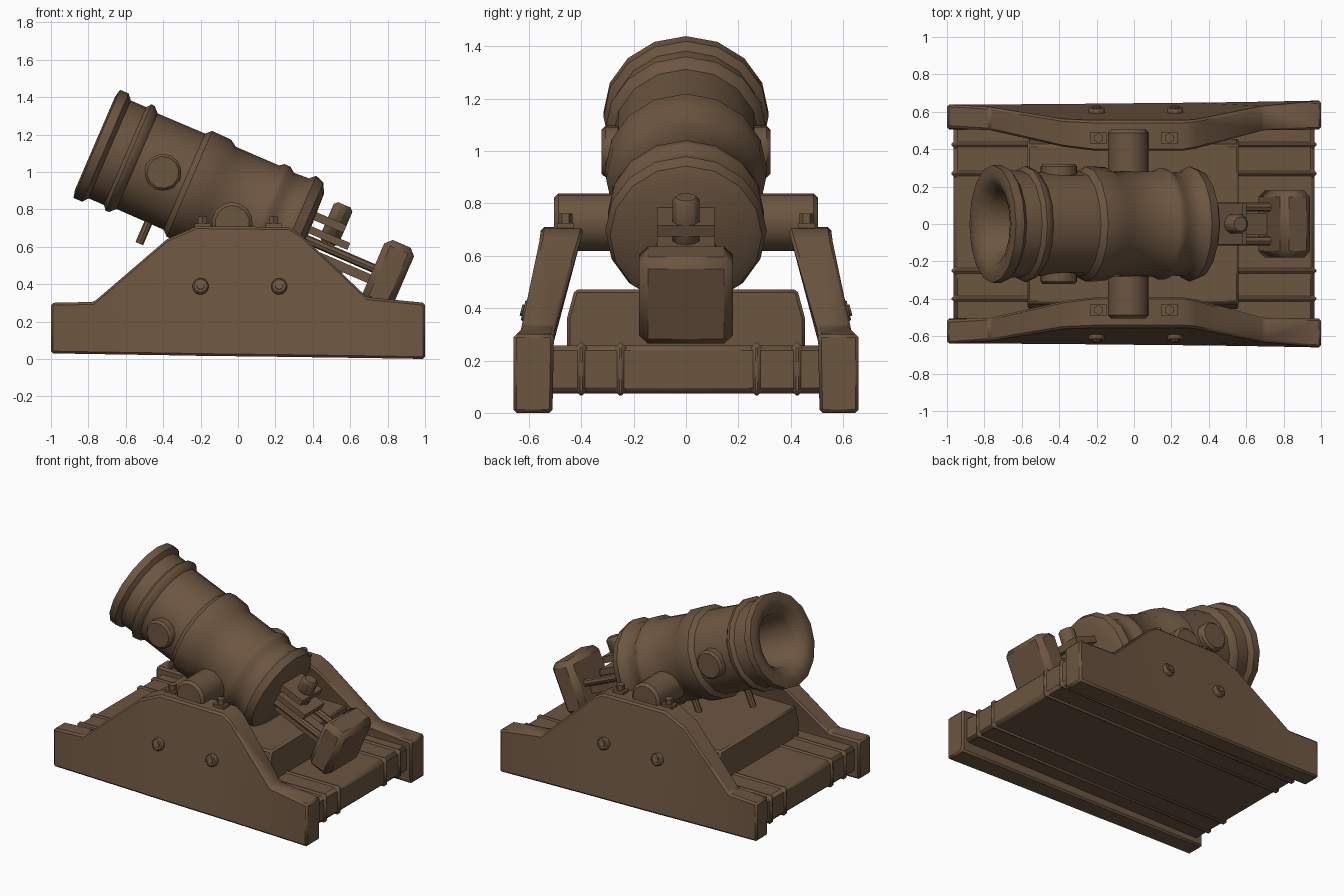
import bpy, bmesh, math
from mathutils import Matrix, Vector

if "Cube" in bpy.data.objects:
    bpy.data.objects.remove(bpy.data.objects["Cube"])

brown = bpy.data.materials.new("dark_bronze_brown")
brown.diffuse_color = (0.15, 0.092, 0.052, 1)
brown.use_nodes = True
brown.node_tree.nodes["Principled BSDF"].inputs["Base Color"].default_value = brown.diffuse_color

# Barrel frame: local x runs from muzzle to breech, local z is "up" across the barrel
BARREL = Matrix(((0.918, 0, 0.396, -0.755), (0, 1, 0, 0),
                 (-0.396, 0, 0.918, 1.15), (0, 0, 0, 1)))
WORLD = Matrix.Identity(4)


def finish(name, bm, frame=WORLD, bevel=0, angle=38):
    bmesh.ops.recalc_face_normals(bm, faces=bm.faces)
    me = bpy.data.meshes.new(name)
    bm.to_mesh(me)
    bm.free()
    me.transform(frame)
    me.materials.append(brown)
    ob = bpy.data.objects.new(name, me)
    bpy.context.collection.objects.link(ob)
    if bevel:
        mod = ob.modifiers.new("bevel", 'BEVEL')
        mod.width, mod.segments = bevel, 1
    bpy.context.view_layer.objects.active = ob
    ob.select_set(True)
    bpy.ops.object.shade_smooth_by_angle(angle=math.radians(angle))
    ob.select_set(False)
    return ob


def box(name, lo, hi, frame=WORLD, bevel=0):
    bm = bmesh.new()
    lo, hi = Vector(lo), Vector(hi)
    bmesh.ops.create_cube(bm, size=1)
    for v in bm.verts:
        v.co = Vector((v.co[i] * (hi[i] - lo[i]) + (lo[i] + hi[i]) / 2 for i in range(3)))
    return finish(name, bm, frame, bevel)


def rod(name, a, b, r, sides=8, frame=WORLD, bevel=0, r2=None):
    a, b = Vector(a), Vector(b)
    bm = bmesh.new()
    bmesh.ops.create_cone(bm, cap_ends=True, segments=sides, radius1=r,
                          radius2=r if r2 is None else r2, depth=(b - a).length)
    m = Matrix.Translation((a + b) / 2) @ (b - a).to_track_quat('Z', 'Y').to_matrix().to_4x4()
    bm.transform(m)
    return finish(name, bm, frame, bevel)


def loft(name, rings, closed_caps=True):
    bm = bmesh.new()
    vs = [[bm.verts.new(p) for p in ring] for ring in rings]
    n = len(rings[0])
    for a, b in zip(vs, vs[1:]):
        for i in range(n):
            bm.faces.new((a[i], a[(i + 1) % n], b[(i + 1) % n], b[i]))
    bm.faces.new(vs[0])
    bm.faces.new(vs[-1])
    return finish(name, bm, bevel=0.012)


# Barrel: lathe profile (distance from muzzle, radius), bore first
profile = [(0.38, 0), (0.36, 0.13), (0.06, 0.175), (0.005, 0.22), (-0.01, 0.27),
           (0.0, 0.315), (0.05, 0.315), (0.075, 0.285), (0.165, 0.285), (0.185, 0.31),
           (0.205, 0.308), (0.235, 0.278), (0.51, 0.28), (0.54, 0.308), (0.65, 0.305),
           (0.69, 0.28), (0.94, 0.28), (0.965, 0.298), (1.0, 0.298), (1.03, 0.275),
           (1.115, 0.28), (1.145, 0.308), (1.195, 0.29), (1.222, 0.235), (1.23, 0)]
bm = bmesh.new()
SIDES = 16
rings = []
for s, r in profile:
    if r == 0:
        rings.append([bm.verts.new((s, 0, 0))] * SIDES)
    else:
        rings.append([bm.verts.new((s, r * math.sin(2 * math.pi * i / SIDES),
                                    r * math.cos(2 * math.pi * i / SIDES))) for i in range(SIDES)])
for a, b in zip(rings, rings[1:]):
    for i in range(SIDES):
        j = (i + 1) % SIDES
        bm.faces.new(list(dict.fromkeys((a[i], a[j], b[j], b[i]))))
finish("barrel", bm, BARREL, angle=42)

# Parts fixed to the barrel
for side, tag in ((-1, "front"), (1, "back")):
    rod("trunnion_" + tag, (0.832, side * 0.15, -0.1), (0.832, side * 0.505, -0.1),
        0.11, 14, BARREL, bevel=0.018)
    rod("barrel_boss_" + tag, (0.385, side * 0.2, 0), (0.385, side * 0.322, 0),
        0.1, 12, BARREL, bevel=0.014)
    rod("elevating_rod_" + tag, (1.15, side * 0.09, -0.025), (1.65, side * 0.09, -0.025),
        0.024, 8, BARREL)
for i, s in enumerate((0.42, 0.87)):
    rod("under_peg_%d" % (i + 1), (s, 0, -0.22), (s, 0, -0.4), 0.022, 8, BARREL)
rod("breech_knob", (1.345, 0, 0), (1.345, 0, 0.225), 0.057, 10, BARREL, bevel=0.022)
box("breech_plate_upper", (1.18, -0.11, 0.085), (1.40, 0.11, 0.13), BARREL)
box("breech_plate_lower", (1.2, -0.11, 0.01), (1.455, 0.11, 0.05), BARREL)
box("elevating_bar", (1.15, -0.06, -0.11), (1.65, 0.06, -0.06), BARREL)
box("counterweight", (1.622, -0.18, -0.205), (1.796, 0.18, 0.155), BARREL, bevel=0.035)

# Side cheeks: stations of x, bottom z, top z, outer bottom y, outer top y, inner top y
stations = [(-1, 0.03, 0.30, 0.64, 0.64, 0.515), (-0.77, 0.026, 0.305, 0.64, 0.625, 0.5),
            (-0.38, 0.02, 0.64, 0.643, 0.56, 0.41), (-0.22, 0.017, 0.71, 0.645, 0.553, 0.39),
            (0.27, 0.011, 0.705, 0.65, 0.553, 0.39), (0.33, 0.01, 0.67, 0.65, 0.558, 0.4),
            (0.69, 0.005, 0.33, 0.655, 0.63, 0.5), (1, 0.0, 0.30, 0.66, 0.66, 0.505)]
for side, tag in ((-1, "front"), (1, "back")):
    loft("cheek_" + tag, [[(x, side * yb, zb), (x, side * yt, zt), (x, side * yi, zt),
                           (x, side * 0.505, min(zt - 0.02, 0.27)), (x, side * 0.51, zb)]
                          for x, zb, zt, yb, yt, yi in stations])
    # Cheek bolts on the outer face and on the top edge
    for x, end in ((-0.2, "left"), (0.22, "right")):
        rod("side_bolt_%s_%s" % (tag, end), (x, side * 0.57, 0.38), (x, side * 0.622, 0.392),
            0.045, 8, bevel=0.008)
        rod("side_bolt_pin_%s_%s" % (tag, end), (x, side * 0.58, 0.38), (x, side * 0.63, 0.393), 0.022, 8)
    for x, end in ((-0.19, "left"), (0.19, "right")):
        box("top_plate_%s_%s" % (tag, end), (x - 0.042, side * 0.46 - 0.032, 0.69),
            (x + 0.042, side * 0.46 + 0.032, 0.725))
        rod("top_bolt_%s_%s" % (tag, end), (x, side * 0.46, 0.7), (x, side * 0.46, 0.762), 0.027, 6)

# Bed between the cheeks
box("bed", (-0.965, -0.53, 0.075), (0.965, 0.53, 0.258), bevel=0.02)

# Lengthwise straps wrapped around the bed
for i, y in enumerate((-0.40, -0.25, 0.27, 0.425)):
    box("bed_strap_%d" % (i + 1), (-0.975, y - 0.022, 0.066), (0.975, y + 0.022, 0.268), bevel=0.018)

# Raised block under the barrel, narrowing toward its top
loft("centre_block", [[(x, -0.455, 0.2), (x, 0.455, 0.2), (x, 0.455, 0.36),
                       (x, 0.425, 0.472), (x, -0.425, 0.472), (x, -0.455, 0.36)]
                      for x in (-0.57, 0.56)])
